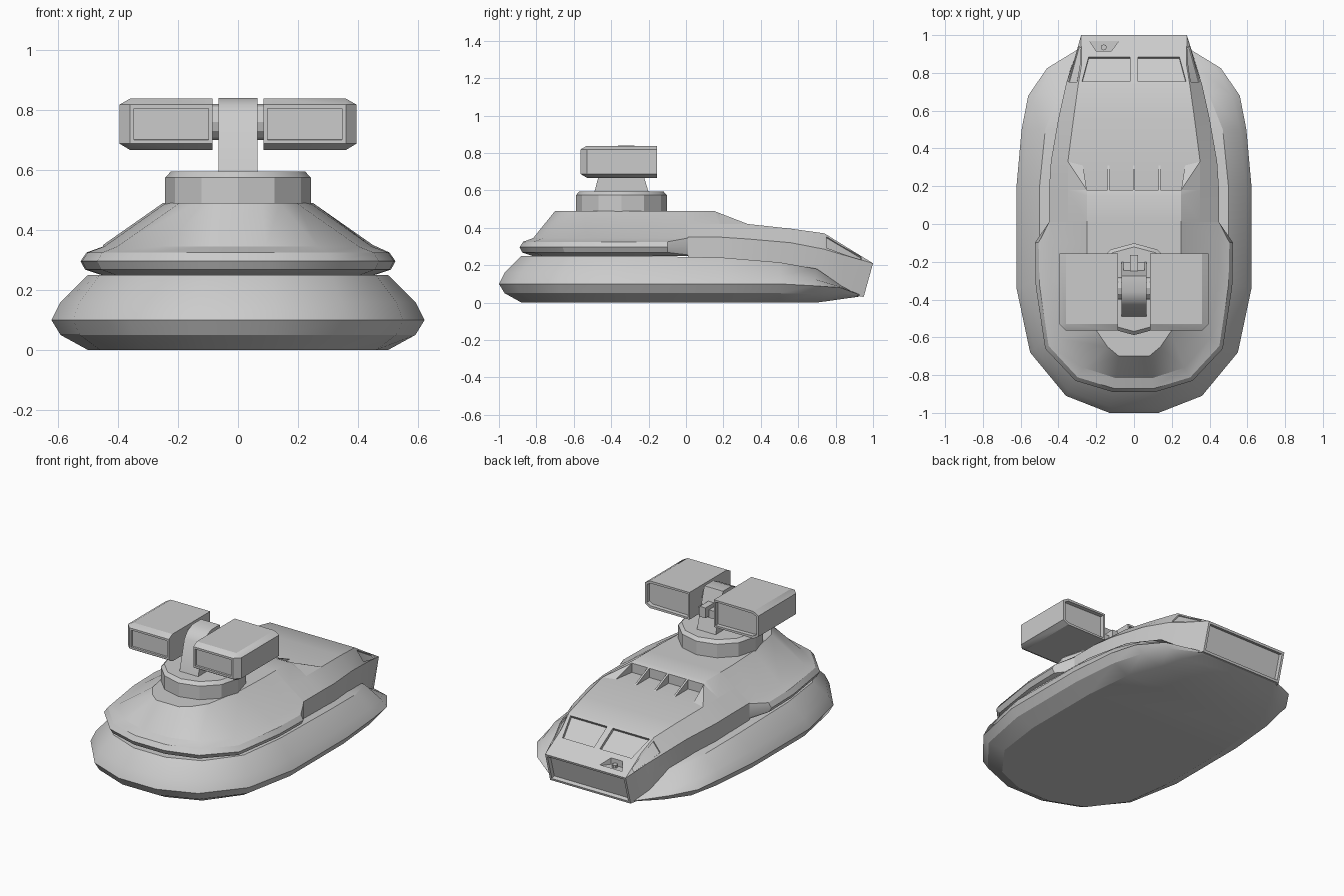
import bpy, bmesh, math
from mathutils import Vector

cube = bpy.data.objects.get("Cube")
if cube:
    bpy.data.objects.remove(cube)

grey = bpy.data.materials.new("plain_grey")
grey.use_nodes = True
grey.diffuse_color = (0.6, 0.6, 0.6, 1)
grey.node_tree.nodes["Principled BSDF"].inputs["Base Color"].default_value = (0.6, 0.6, 0.6, 1)


def finish(name, bm):
    bmesh.ops.recalc_face_normals(bm, faces=bm.faces)
    mesh = bpy.data.meshes.new(name)
    bm.to_mesh(mesh)
    bm.free()
    mesh.materials.append(grey)
    mesh.shade_smooth()
    mesh.set_sharp_from_angle(angle=math.radians(28))
    ob = bpy.data.objects.new(name, mesh)
    bpy.context.collection.objects.link(ob)
    return ob


def recess(bm, direction, frame, depth):
    """Sink a panel with a flat frame into the faces that look along a direction."""
    bm.normal_update()
    faces = [f for f in bm.faces if f.normal.dot(Vector(direction)) > 0.9]
    bmesh.ops.inset_individual(bm, faces=faces, thickness=frame)
    bmesh.ops.inset_individual(bm, faces=faces, thickness=0.001, depth=-depth)


def hull(name, points, panels=()):
    """Convex solid around some points."""
    bm = bmesh.new()
    for p in points:
        bm.verts.new(p)
    bmesh.ops.convex_hull(bm, input=bm.verts)
    loose = [v for v in bm.verts if not v.link_faces]
    bmesh.ops.delete(bm, geom=loose, context='VERTS')
    bmesh.ops.dissolve_limit(bm, angle_limit=0.02, verts=bm.verts, edges=bm.edges)
    bmesh.ops.recalc_face_normals(bm, faces=bm.faces)
    for p in panels:
        recess(bm, *p)
    return finish(name, bm)


def loft(name, halves, panels=()):
    """Skin symmetric rings, each given by its +x half."""
    bm = bmesh.new()
    rings = []
    for half in halves:
        ring = list(half) + [(-x, y, z) for x, y, z in reversed(half)]
        rings.append([bm.verts.new(p) for p in ring])
    n = len(rings[0])
    for a, b in zip(rings, rings[1:]):
        for i in range(n):
            j = (i + 1) % n
            bm.faces.new((a[i], a[j], b[j], b[i]))
    for r in (rings[0], rings[-1]):
        for i in range(n // 2 - 1):
            bm.faces.new((r[i], r[i + 1], r[n - 2 - i], r[n - 1 - i]))
    bmesh.ops.remove_doubles(bm, verts=bm.verts, dist=0.0005)
    bmesh.ops.recalc_face_normals(bm, faces=bm.faces)
    for p in panels:
        recess(bm, *p)
    return finish(name, bm)


def box(name, x, y, z):
    return hull(name, [(a, b, c) for a in x for b in y for c in z])


def disc(r, n):
    return [(r * math.sin(math.tau * i / n), r * math.cos(math.tau * i / n)) for i in range(n)]


def flip(points, s):
    return [(s * x, y, z) for x, y, z in points]


# Inflated skirt: blend between a wide waist and narrower top and bottom rims
waist = [(.13, -1, .1), (.36, -.91, .1), (.55, -.68, .1), (.622, -.34, .1), (.622, .2, .1),
         (.595, .5, .1), (.56, .68, .09), (.46, .825, .08), (.28, .935, .04)]
rim = [(.11, -.88, .25), (.31, -.8, .25), (.46, -.6, .25), (.5, -.3, .25), (.5, .2, .24),
       (.47, .5, .215), (.39, .7, .18), (.33, .83, .09), (.26, .92, .045)]
sole = [(x, y, max(0, (y - .7) * .14)) for x, y, z in rim]


def blend(a, b, t, u):
    return [(p[0] + (q[0] - p[0]) * t, p[1] + (q[1] - p[1]) * t, p[2] + (q[2] - p[2]) * u)
            for p, q in zip(a, b)]


loft("skirt", [sole, blend(waist, sole, .25, .5), waist, blend(waist, rim, .25, .4), rim])

# Rear hull with a pointed belt that closes into the cab sides
belt = [(.11, -.89), (.31, -.83), (.47, -.66), (.52, -.33), (.525, -.1)]
deck = [(.08, -.7), (.14, -.65), (.195, -.57), (.24, -.33), (.25, -.1), (.25, .01)]
rings = []
for inset, z, end in ((.07, .25, .25), (.015, .268, .255), (0, .296, .3), (.02, .325, .345), (.075, .345, .35)):
    k = 1 - inset / .525
    rings.append([(x * k, y + inset * (-y) * 1.1, z) for x, y in belt] + [(.45, .01, end)])
rings.append([(x, y, .49) for x, y in deck])
loft("rear_hull", rings)

# Cab: y, then (half width, height) of the bottom, shoulder and roof
sections = [(.01, .45, .23, .45, .35, .35, .42), (.18, .45, .22, .45, .35, .35, .42),
            (.33, .44, .21, .44, .34, .35, .42), (.56, .40, .19, .40, .32, .32, .395),
            (.74, .36, .12, .36, .285, .295, .37), (.84, .33, .05, .325, .255, .278, .308)]
halves = [[(bw, y, bz), (sw, y, sz), (rw, y, rz)] for y, bw, bz, sw, sz, rw, rz in sections]
halves.append([(.28, .95, .03), (.28, 1, .21), (.28, 1, .21)])
cab = loft("cab", halves, [((0, 1, -.25), .02, .025)])


# Sunken cab windows and the lamp notch
def cutter(name, quad, normal, depth):
    n = Vector(normal).normalized()
    ob = hull(name, [Vector(p) + n * d for p in quad for d in (.06, -depth)])
    ob.hide_render = True
    return ob


cutters = []
for s in (1, -1):
    front = [(x, y, .37 - (y - .74) * .615) for x, y in ((.02, .755), (.275, .755), (.24, .885), (.02, .885))]
    side = [(.303, .752, .354), (.351, .752, .296), (.299, .94, .229), (.28, .935, .246)]
    cutters.append(cutter("window_cutter", flip(front, s), (0, .52, .85), .018))
    cutters.append(cutter("side_window_cutter", flip(side, s), (.77 * s, .25, .59), .012))
notch = [(-.235, .97, .222), (-.08, .97, .222), (-.12, .915, .222), (-.2, .915, .222)]
cutters.append(cutter("notch_cutter", notch, (0, 0, 1), 0))
for c in cutters:
    mod = cab.modifiers.new("cut", 'BOOLEAN')
    mod.operation = 'DIFFERENCE'
    mod.solver = 'EXACT'
    mod.object = c
bpy.context.view_layer.update()
cut_mesh = bpy.data.meshes.new_from_object(cab.evaluated_get(bpy.context.evaluated_depsgraph_get()))
cab.modifiers.clear()
cab.data = cut_mesh
cut_mesh.set_sharp_from_angle(angle=math.radians(28))
for c in cutters:
    bpy.data.objects.remove(c)
hull("nose_lamp", [(-.16 + a, .935 + b, z) for a, b in disc(.016, 8) for z in (.21, .24)])

# Raised deck, ending in an intake with sloping dividers
hull("forward_deck", [(s * x, y, z) for s in (1, -1) for x, y, z in (
    (.25, .01, .49), (.25, .15, .49), (.25, .18, .478), (.35, .01, .42), (.35, .18, .42),
    (.35, .01, .4), (.35, .18, .4))])
for s in (1, -1):
    cheek = [(.25, .18, .478), (.25, .18, .41), (.35, .18, .42), (.35, .33, .42), (.27, .31, .42)]
    hull("intake_cheek", flip(cheek, s))
for x in (-.135, 0, .135):
    hull("intake_divider", [(x + d, y, z) for d in (-.006, .006)
                            for y, z in ((.18, .478), (.18, .41), (.31, .41), (.31, .42))])

# Turret ring and the round-topped pedestal with its axle and sight
hull("turret_ring", [(x * k, y * k - .345, z) for x, y in disc(.243, 12)
                     for k, z in ((1, .48), (1, .575), (.92, .595))])
hull("pedestal", [(x, y, z) for x in (-.065, .065)
                  for y, z in ((-.49, .59), (-.46, .7), (-.44, .78), (-.41, .817), (-.36, .84),
                               (-.275, .84), (-.23, .69), (-.2, .59))])
hull("pod_axle", [(x, y - .34, z + .76) for x in (-.1, .1) for y, z in disc(.06, 12)])
box("sight_bracket", (-.055, .055), (-.28, -.2), (.69, .74))
box("sight", (-.02, .02), (-.25, -.165), (.7, .765))

# Launcher pods with chamfered outer edges and sunken end panels
profile = [(.085, .667), (.36, .667), (.395, .688), (.395, .818), (.36, .838), (.085, .838)]
pod = [(x, y, z) for x, z in profile for y in (-.155, -.53)]
pod += [(x, -.565, z) for x in (.085, .36) for z in (.688, .818)]
for s, side in ((1, "left"), (-1, "right")):
    hull(side + "_pod", flip(pod, s), [((0, -1, 0), .018, .012), ((0, 1, 0), .016, .025)])
